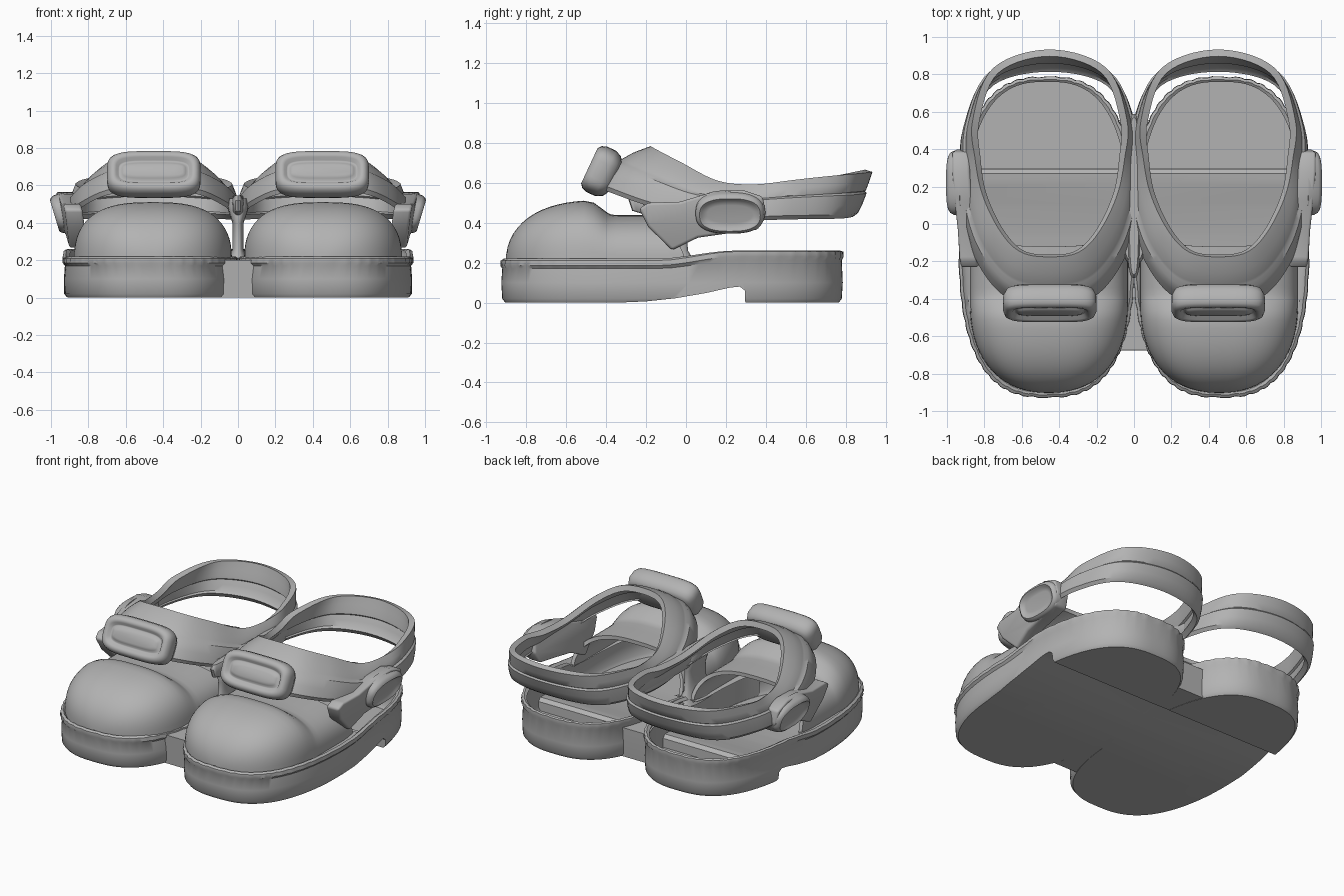
import bpy, bmesh, math
from mathutils import Vector as V

if "Cube" in bpy.data.objects:
    bpy.data.objects.remove(bpy.data.objects["Cube"])

CX = 0.45  # centre line of one shoe; everything is mirrored across x = 0
grey = bpy.data.materials.new("plain_grey")
grey.diffuse_color = (0.45, 0.45, 0.45, 1)
grey.use_nodes = True
grey.node_tree.nodes["Principled BSDF"].inputs["Base Color"].default_value = grey.diffuse_color


def loft(name, rings, cyclic=True, caps=(False, False)):
    """Skin a list of equal-length point rings."""
    bm = bmesh.new()
    rows = [[bm.verts.new(p) for p in r] for r in rings]
    n = len(rows[0])
    for a, b in zip(rows, rows[1:]):
        for i in range(n if cyclic else n - 1):
            j = (i + 1) % n
            bm.faces.new((a[i], a[j], b[j], b[i]))
    if caps[0]:
        bm.faces.new(rows[0][::-1])
    if caps[1]:
        bm.faces.new(rows[-1])
    bmesh.ops.remove_doubles(bm, verts=bm.verts, dist=0.0004)
    bmesh.ops.recalc_face_normals(bm, faces=bm.faces)
    me = bpy.data.meshes.new(name)
    bm.to_mesh(me)
    bm.free()
    me.materials.append(grey)
    ob = bpy.data.objects.new(name, me)
    bpy.context.collection.objects.link(ob)
    return ob


def mod(ob, kind, **settings):
    m = ob.modifiers.new(kind.lower(), kind)
    for k, v in settings.items():
        setattr(m, k, v)


def finish(ob, mirror=True, angle=40):
    if mirror:
        mod(ob, 'MIRROR', use_mirror_merge=False)
    bpy.ops.object.select_all(action='DESELECT')
    bpy.context.view_layer.objects.active = ob
    ob.select_set(True)
    for m in list(ob.modifiers):
        bpy.ops.object.modifier_apply(modifier=m.name)
    bpy.ops.object.shade_smooth_by_angle(angle=math.radians(angle))


def superellipse(a, b, n, count):
    pts = []
    for i in range(count):
        t = 2 * math.pi * i / count
        c, s = math.cos(t), math.sin(t)
        pts.append((a * math.copysign(abs(c) ** (2 / n), c),
                    b * math.copysign(abs(s) ** (2 / n), s)))
    return pts


def smooth(t):
    t = max(0, min(1, t))
    return t * t * (3 - 2 * t)


def prism(name, profile, x_in, x_out):
    return loft(name, [[V((f(y, z), y, z)) for y, z in profile] for f in (x_in, x_out)],
                caps=(True, True))


# Arch cutter that leaves a separate heel block
arch = prism("arch_cutter",
             [(-.36, -.1), (-.36, -.001), (-.2, .006), (-.05, .022), (.1, .048), (.22, .075),
              (.27, .08), (.295, .06), (.3, -.1)], lambda y, z: -1.2, lambda y, z: 1.2)
arch.hide_render = True


# Sole: stadium outline with a scalloped welt, hollow inside like a shallow tub
def sole_ring(a, b, z, rise=0.0, wave=0.0, sx=1.0):
    ring = []
    for i, (x, y) in enumerate(superellipse(a, b, 2.7, 144)):
        k = 1 + wave * math.sin(i * 2 * math.pi / 3 + 0.4)
        yy = -.07 + y * k
        ring.append(V((.465 + x * k * sx, yy, z + rise * smooth((yy + .15) / .4))))
    return ring


sole = loft("sole", [
    sole_ring(.45, .835, 0), sole_ring(.464, .85, .02),
    sole_ring(.466, .855, .1), sole_ring(.46, .85, .17, .04),
    sole_ring(.473, .858, .185, .045, .005), sole_ring(.47, .856, .21, .045, .005),
    sole_ring(.455, .842, .22, .04, .003), sole_ring(.435, .83, .2, .05),
    *[sole_ring(.385, .795, .195, .05, 0, s) for s in (1, .66, .33, 0)]], caps=(True, False))
mod(sole, 'BOOLEAN', operation='DIFFERENCE', object=arch, solver='EXACT')
finish(sole)
bm = bmesh.new()
bm.from_mesh(sole.data)
opening = []
for f in bm.faces:
    c = f.calc_center_median()
    a, b = (.435, .83) if c.y > 0 else (.385, .795)
    if c.z > .15 and (abs(abs(c.x) - .465) / a) ** 2.7 + (abs(c.y + .07) / b) ** 2.7 < 1:
        opening.append(f)
bmesh.ops.delete(bm, geom=opening, context='FACES')
bm.to_mesh(sole.data)
bm.free()


# Sole material joining the two shoes, following the gap between their outlines
def bridge_ring(z, y0, y1):
    half = []
    for i in range(25):
        y = y0 + (y1 - y0) * i / 24
        d = abs(y + .07) / .852
        half.append((.465 - .462 * (1 - d ** 2.7) ** (1 / 2.7) + .012, y))
    return [V((x, y, z)) for x, y in half] + [V((-x, y, z)) for x, y in half[::-1]]


bridge = loft("sole_bridge", [bridge_ring(.001, -.665, .55), bridge_ring(.1, -.67, .555),
                              bridge_ring(.2, -.675, .555)], caps=(True, True))
mod(bridge, 'BOOLEAN', operation='DIFFERENCE', object=arch, solver='EXACT')
finish(bridge, mirror=False)
bpy.data.objects.remove(arch)

# Toe cap: boxy dome, open at the back, with a step down behind the rim
rows = []
stations = [-.42 - .47 * math.cos(i * math.pi / 32) for i in range(17)]
for y in stations + [-.4, -.38, -.34, -.26, -.18, -.12]:
    k = min(.9995, max(0, (-.42 - y) / .47))
    w = .41 * (1 - k ** 2.3) ** (1 / 2.3)
    h = .3 * (1 - k ** 2.5) ** .45 - .075 * smooth((y + .5) / .14)
    row = []
    for i in range(33):
        t = math.pi * i / 32
        c, s = math.cos(t), max(0, math.sin(t))
        sweep = .12 * smooth((y + .3) / .18) * (1 - s)
        row.append(V((CX + .005 + w * math.copysign(abs(c) ** .72, c), y + sweep,
                      .2 + h * s ** .75)))
    rows.append(row)
toe = loft("toe_cap", rows, cyclic=False)
mod(toe, 'SOLIDIFY', thickness=.025, offset=0)
finish(toe, angle=50)


# Strap: one closed band from the instep round the heel
def closed_curve(half, steps=7):
    keys = [V(p) for p in half] + [V((-x, y, z)) for x, y, z in half[-2:0:-1]]
    n, out = len(keys), []
    for i in range(n):
        p0, p1, p2, p3 = (keys[(i + d) % n] for d in (-1, 0, 1, 2))
        for s in range(steps):
            t = s / steps
            out.append(.5 * (2 * p1 + (p2 - p0) * t + (2 * p0 - 5 * p1 + 4 * p2 - p3) * t ** 2
                             + (3 * p1 - p0 - 3 * p2 + p3) * t ** 3))
    return out


low = closed_curve([(0, -.42, .58), (.22, -.37, .56), (.36, -.2, .5), (.42, 0, .45),
                    (.45, .25, .425), (.435, .5, .43), (.31, .75, .435), (0, .825, .445)])
high = closed_curve([(0, -.17, .765), (.15, -.145, .75), (.26, -.03, .69), (.35, .16, .595),
                     (.385, .35, .58), (.395, .55, .61), (.29, .82, .645), (0, .915, .66)])
rings = []
for v in (0, .06, .25, .44, .5, .56, .75, .94, 1):
    ring = []
    for a, b in zip(low, high):
        p = a.lerp(b, v)
        out = (p - V((0, .25, .38))).normalized()
        front = smooth((.5 - p.y) / .6)
        bulge = (.008 + .03 * front) * math.sin(math.pi * v) + (.014 if .03 < v < .47 else 0)
        ring.append(p + out * bulge + V((CX, 0, 0)))
    rings.append(ring)
strap = loft("strap", rings)
mod(strap, 'SOLIDIFY', thickness=.038, offset=0)
finish(strap, angle=35)

# Webs between the two shoes: one joining the straps, one rising from the sole
web = loft("strap_web", [[V((x, y + .15, z)) for x, y in superellipse(a, b, 3, 32)]
                         for a, b, z in ((.02, .32, .43), (.035, .42, .46),
                                         (.04, .44, .52), (.025, .42, .545))], caps=(True, True))
finish(web, mirror=False)
post = loft("front_web", [[V((x, y - .1, z)) for x, y in superellipse(a, b, 2.5, 24)]
                          for a, b, z in ((.07, .16, .18), (.03, .11, .26), (.03, .1, .4),
                                          (.06, .12, .49), (.05, .1, .53))], caps=(True, True))
finish(post, mirror=False)


# Rounded pads with a raised rim and a sunken centre
def pad(name, centre, u, v, w, a, b, n, steps):
    u, v, w, c = V(u), V(v).normalized(), V(w).normalized(), V(centre)
    ob = loft(name, [[c + u * x + v * y + w * d
                      for x, y in superellipse(a - i, b - i, n, 48)] for i, d in steps],
              caps=(True, True))
    finish(ob, angle=60)


pad("buckle", (CX, -.435, .662), (1, 0, 0), (0, .42, .9), (0, -.9, .42), .25, .125, 4,
    [(.04, -.085), (.015, -.07), (0, -.035), (0, .015), (.01, .04), (.028, .054),
     (.048, .05), (.06, .032), (.068, .03), (.08, .042), (.095, .048)])
pad("side_button", (.952, .22, .447), (0, 1, 0), (.3, 0, 1), (1, 0, -.3), .172, .105, 2.6,
    [(0, -.05), (0, .005), (.008, .022), (.02, .03), (.03, .024), (.042, .014), (.06, .012)])


# Side tab carrying the button
def tab_x(y, z):
    return .922 + .06 * y + .17 * (z - .45)


tab = prism("side_tab",
            [(-.235, .47), (-.19, .38), (-.07, .262), (.06, .325), (.2, .345), (.36, .365),
             (.4, .44), (.385, .53), (.28, .565), (.12, .55), (-.03, .505), (-.19, .5)],
            lambda y, z: tab_x(y, z) - .08, lambda y, z: tab_x(y, z) + .015)
mod(tab, 'BEVEL', width=.015, segments=3)
finish(tab, angle=35)
